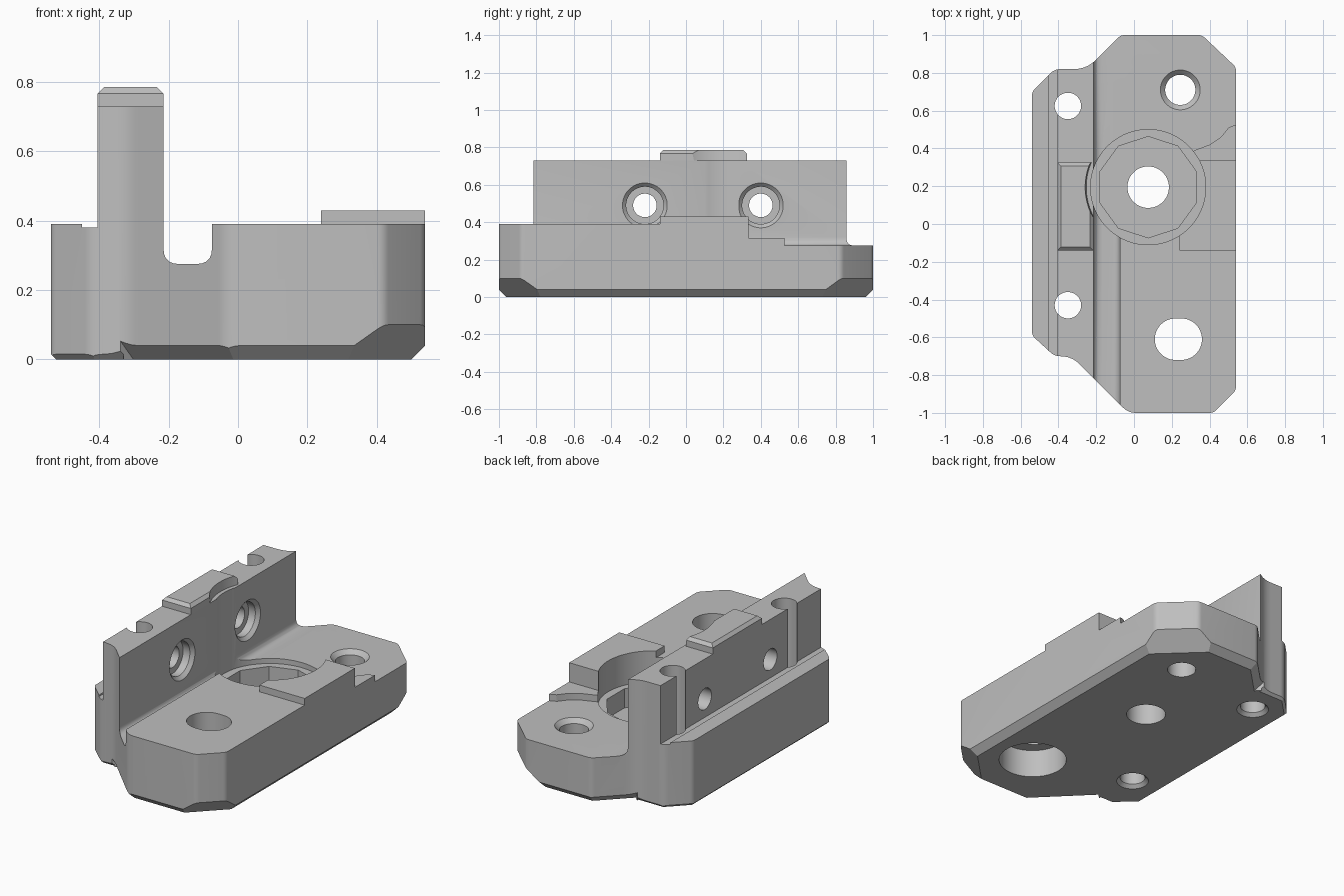
import bpy, bmesh, math
from mathutils import Vector

cube = bpy.data.objects.get("Cube")
if cube:
    bpy.data.objects.remove(cube, do_unlink=True)

grey = bpy.data.materials.new("machined grey")
grey.use_nodes = True
grey.diffuse_color = (0.52, 0.52, 0.52, 1)
grey.node_tree.nodes["Principled BSDF"].inputs["Base Color"].default_value = grey.diffuse_color


def prism(name, pts, axis, lo, hi, pts2=None):
    """Closed solid from a profile swept along an axis, optionally to a second profile."""
    place = {"x": lambda u, v, w: (w, u, v),
             "y": lambda u, v, w: (u, w, v),
             "z": lambda u, v, w: (u, v, w)}[axis]
    bm = bmesh.new()
    a = [bm.verts.new(place(u, v, lo)) for u, v in pts]
    b = [bm.verts.new(place(u, v, hi)) for u, v in (pts2 or pts)]
    bm.faces.new(a)
    bm.faces.new(b)
    n = len(a)
    for i in range(n):
        j = (i + 1) % n
        bm.faces.new((a[i], a[j], b[j], b[i]))
    bmesh.ops.recalc_face_normals(bm, faces=bm.faces)
    mesh = bpy.data.meshes.new(name)
    bm.to_mesh(mesh)
    bm.free()
    mesh.materials.append(grey)
    ob = bpy.data.objects.new(name, mesh)
    bpy.context.collection.objects.link(ob)
    return ob


def rect(u0, u1, v0, v1):
    return [(u0, v0), (u1, v0), (u1, v1), (u0, v1)]


def circle(u, v, r, n=40):
    return [(u + r * math.cos(math.tau * (i + 0.5) / n),
             v + r * math.sin(math.tau * (i + 0.5) / n)) for i in range(n)]


def rounded(corners, steps=5):
    """Replace each corner (u, v, trim) by a smooth curve."""
    out = []
    for i, (u, v, t) in enumerate(corners):
        p = Vector((u, v))
        if not t:
            out.append((u, v))
            continue
        prev = Vector(corners[i - 1][:2])
        nxt = Vector(corners[(i + 1) % len(corners)][:2])
        a = p + (prev - p).normalized() * t
        b = p + (nxt - p).normalized() * t
        for k in range(steps + 1):
            s = k / steps
            out.append(tuple(a * (1 - s) ** 2 + p * 2 * s * (1 - s) + b * s * s))
    return out


def finish(ob, cutters):
    """Subtract the cutters, bake the result and shade it."""
    for c in cutters:
        c.hide_render = True
        m = ob.modifiers.new(c.name, "BOOLEAN")
        m.operation, m.solver, m.object = "DIFFERENCE", "EXACT", c
    bpy.context.view_layer.update()
    dg = bpy.context.evaluated_depsgraph_get()
    mesh = bpy.data.meshes.new_from_object(ob.evaluated_get(dg))
    ob.modifiers.clear()
    ob.data = mesh
    mesh.materials.clear()
    mesh.materials.append(grey)
    for c in cutters:
        bpy.data.objects.remove(c, do_unlink=True)
    bpy.ops.object.select_all(action="DESELECT")
    ob.select_set(True)
    bpy.context.view_layer.objects.active = ob
    bpy.ops.object.shade_smooth_by_angle(angle=math.radians(25))


# Plan outline, counter-clockwise
outline = [(-0.54, -0.59, 0.02), (-0.42, -0.70, 0.03), (-0.33, -0.70, 0.06), (-0.03, -1, 0.04),
           (0.42, -1, 0.02), (0.54, -0.88, 0.02), (0.54, 0.83, 0.02), (0.36, 1, 0.02),
           (-0.07, 1, 0.02), (-0.25, 0.82, 0.07), (-0.42, 0.82, 0.03), (-0.54, 0.70, 0.02)]
body = prism("bracket_body", rounded(outline), "z", 0, 0.73)
cuts = []


def cut(*args, **kw):
    cuts.append(prism("cutter", *args, **kw))


# Bottom chamfers along each outline edge; concave ends are not extended
sizes = [0.015, 0.015, 0.04, 0.04, 0.1, 0.04, 0.1, 0.04, 0.04, 0.015, 0.015, 0.015]
concave = (2, 9)
for i, c in enumerate(sizes):
    j = (i + 1) % len(outline)
    p, q = Vector(outline[i][:2]), Vector(outline[j][:2])
    d = (q - p).normalized()
    length = (q - p).length
    out = Vector((d.y, -d.x))
    lo = 0 if i in concave else -0.2
    hi = length + (0 if j in concave else 0.2)
    wedge = prism("cutter", [(0.1, c + 0.1), (-c - 0.1, -0.1), (0.1, -0.1)], "y", lo, hi)
    for v in wedge.data.vertices:
        xy = p + out * v.co.x + d * v.co.y
        v.co = (xy.x, xy.y, v.co.z)
    cuts.append(wedge)

# Rear shelf with its shallow relief
cut([(-0.7, 0.39), (-0.45, 0.39), (-0.45, 0.38), (-0.405, 0.38), (-0.405, 1), (-0.7, 1)],
    "y", -1.2, 1.2)
# Floor beside the wall: filleted groove and raised step
cut(rounded([(-0.215, 1, 0), (-0.215, 0.275, 0.045), (-0.075, 0.275, 0.045), (-0.075, 0.39, 0),
             (0.24, 0.39, 0), (0.24, 0.43, 0), (0.7, 0.43, 0), (0.7, 1, 0)]), "y", -1.2, 1.2)
cut(rect(0.2, 0.7, -1.2, -0.14), "z", 0.39, 0.6)
# Lower back deck and its curved ledge
cut(rect(-0.14, 0.7, 0.335, 1.2), "z", 0.315, 0.6)
cut([(-0.14, 0.3), (0.2, 0.3), (0.32, 0.39), (0.40, 0.42), (0.46, 0.46), (0.50, 0.51),
     (0.55, 0.53), (0.7, 0.53), (0.7, 1.2), (-0.14, 1.2)], "z", 0.2755, 0.6)

# Round pocket, faceted recess and centre bore
centre = (0.075, 0.195)
cut(circle(*centre, 0.305, 64), "z", 0.245, 1)
cut(circle(*centre, 0.268, 10), "z", 0.13, 0.5)
cut(circle(*centre, 0.11), "z", -0.1, 0.5)

# Back screw hole with countersinks
cut(circle(0.245, 0.71, 0.08), "z", -0.1, 0.5)
cut(circle(0.245, 0.71, 0.08), "z", 0.25, 0.29, pts2=circle(0.245, 0.71, 0.12))

# Front slot with a wide counterbore underneath
slot = [(u + (0.015 if u > 0.235 else -0.015), v) for u, v in circle(0.235, -0.61, 0.11)]
cut(slot, "z", 0.1, 0.6)
cut(circle(0.235, -0.61, 0.19), "z", -0.1, 0.17)

# Vertical holes grooving the back of the wall
for y in (-0.43, 0.625):
    cut(circle(-0.35, y, 0.07), "z", -0.1, 1)
    cut(circle(-0.35, y, 0.11), "z", -0.02, 0.02, pts2=circle(-0.35, y, 0.07))

# Cross holes through the wall with chamfered counterbores
for y in (-0.22, 0.40):
    cut(circle(y, 0.49, 0.063), "x", -0.6, 0)
    cut(circle(y, 0.49, 0.10), "x", -0.28, -0.1)
    cut(circle(y, 0.49, 0.10), "x", -0.235, -0.195, pts2=circle(y, 0.49, 0.14))

finish(body, cuts)

# Chamfered pad on the wall top, scooped around the pocket
pad = prism("top_pad", rect(-0.405, -0.215, -0.14, 0.325), "z", 0.73, 0.785)
bm = bmesh.new()
bm.from_mesh(pad.data)
top = [e for e in bm.edges if all(v.co.z > 0.78 for v in e.verts)]
bmesh.ops.bevel(bm, geom=top, offset=0.018, segments=1, affect="EDGES")
bm.to_mesh(pad.data)
bm.free()
scoop = prism("cutter", circle(*centre, 0.315, 64), "z", 0.6, 0.9, pts2=circle(*centre, 0.345, 64))
finish(pad, [scoop])
